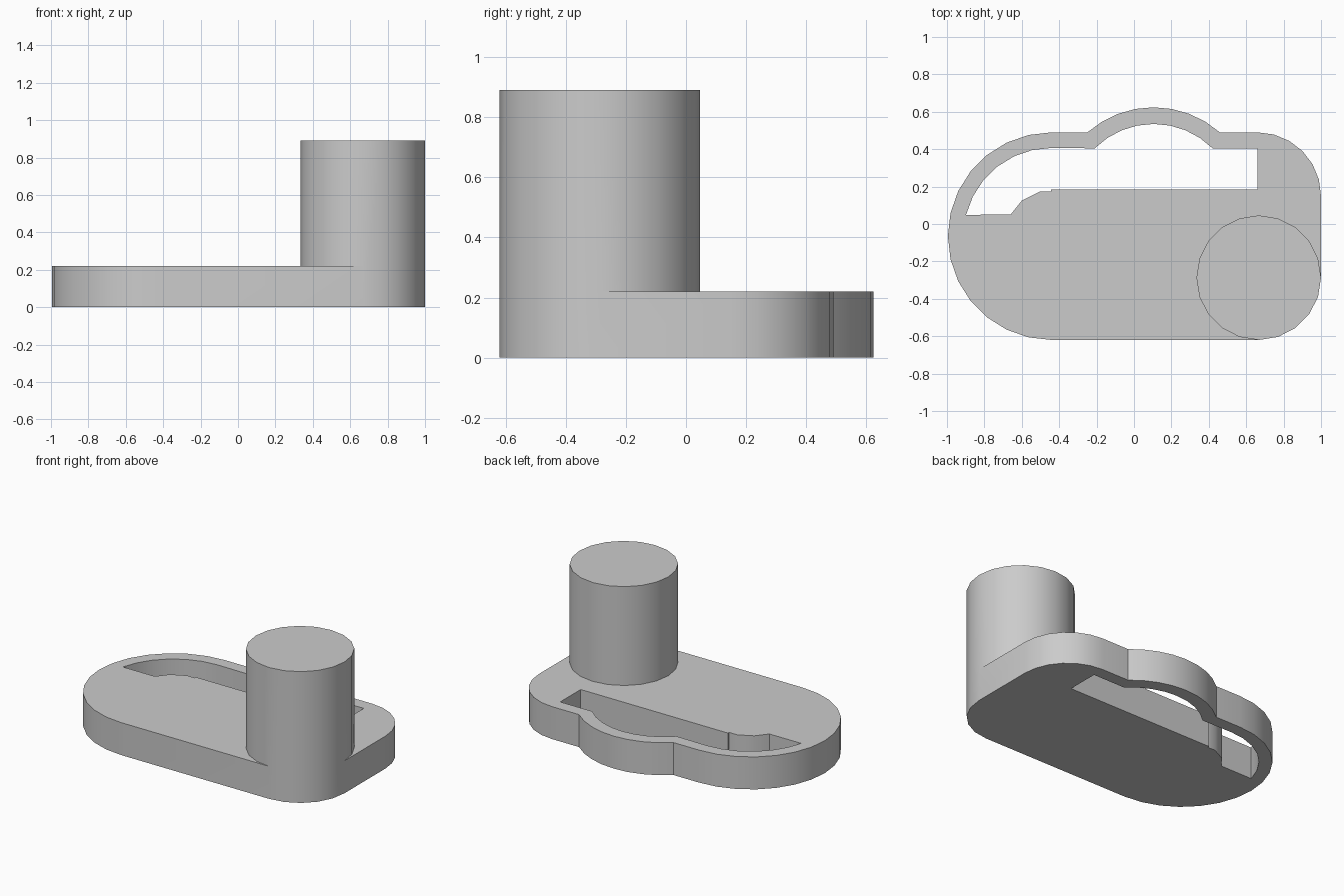
import bpy, bmesh
from math import cos, sin, radians

cube = bpy.data.objects.get("Cube")
if cube:
    bpy.data.objects.remove(cube, do_unlink=True)

PLATE_H, POST_H = 0.22, 0.89
POST = (0.667, -0.287, 0.333)     # centre x, centre y, radius
NOSE = (-0.44, -0.065)            # centre of the round left end
BUMP = (0.105, 0.089)             # centre of the rear bulge

grey = bpy.data.materials.new("plain grey")
grey.use_nodes = True
colour = (0.6, 0.6, 0.6, 1)
grey.diffuse_color = colour
grey.node_tree.nodes["Principled BSDF"].inputs["Base Color"].default_value = colour


def arc(cx, cy, r, start, end, steps):
    angles = [radians(start + (end - start) * i / steps) for i in range(steps + 1)]
    return [(cx + r * cos(a), cy + r * sin(a)) for a in angles]


def prism(name, loops, height):
    """Fill closed outlines (the later ones are holes) and extrude them upward."""
    bm = bmesh.new()
    edges = []
    for pts in loops:
        verts = [bm.verts.new((x, y, 0)) for x, y in pts]
        edges += [bm.edges.new((v, verts[i - 1])) for i, v in enumerate(verts)]
    bmesh.ops.triangle_fill(bm, edges=edges, use_beauty=True, use_dissolve=False)
    top = bmesh.ops.extrude_face_region(bm, geom=bm.faces[:], use_keep_orig=True)
    moved = [g for g in top["geom"] if isinstance(g, bmesh.types.BMVert)]
    bmesh.ops.translate(bm, verts=moved, vec=(0, 0, height))
    bmesh.ops.recalc_face_normals(bm, faces=bm.faces[:])
    bmesh.ops.dissolve_limit(bm, angle_limit=radians(0.5),
                             verts=bm.verts[:], edges=bm.edges[:])
    mesh = bpy.data.meshes.new(name)
    bm.to_mesh(mesh)
    bm.free()
    mesh.materials.append(grey)
    obj = bpy.data.objects.new(name, mesh)
    bpy.context.collection.objects.link(obj)
    return obj


# Plate outline: rounded right rear, bulge, straight, round left end, post corner
px, py, pr = POST
outline = (arc(0.66, 0.15, 0.34, 0, 90, 6)
           + arc(*BUMP, 0.535, 48.5, 131.5, 8)
           + arc(*NOSE, 0.555, 90, 270, 14)
           + [(px, py - pr), (px, py), (px + pr, py)])

# Slot through the plate, following the rear wall on one side
slot = ([(0.66, 0.185), (0.66, 0.405)]
        + arc(*BUMP, 0.446, 45, 135, 8)
        + arc(*NOSE, 0.472, 90, 166, 6)
        + [(-0.66, 0.05), (-0.6, 0.125), (-0.505, 0.173),
           (-0.445, 0.173), (-0.445, 0.185)])

plate = prism("slotted_base_with_post", [outline, slot], PLATE_H)
post = prism("post", [arc(*POST, 0, 342, 19)], POST_H)

# Join post and plate into one solid
union = plate.modifiers.new("post union", 'BOOLEAN')
union.operation = 'UNION'
union.solver = 'EXACT'
union.object = post
bpy.context.view_layer.objects.active = plate
plate.select_set(True)
bpy.ops.object.modifier_apply(modifier=union.name)
bpy.data.objects.remove(post, do_unlink=True)

bpy.ops.object.select_all(action='DESELECT')
plate.select_set(True)
bpy.ops.object.shade_smooth_by_angle(angle=radians(30))
